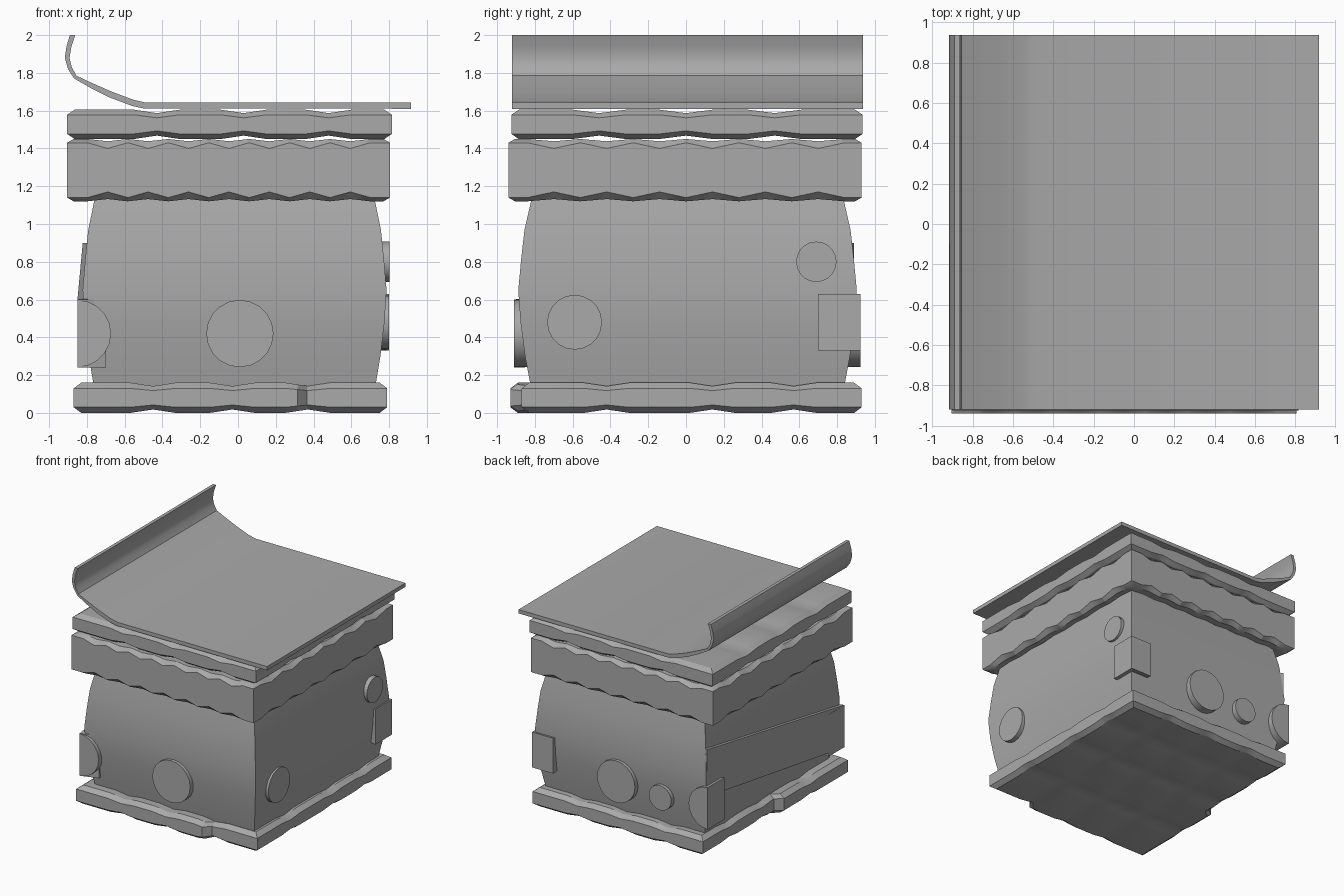
import bpy, bmesh, math
from mathutils import Vector

if "Cube" in bpy.data.objects:
    bpy.data.objects.remove(bpy.data.objects["Cube"], do_unlink=True)

grey = bpy.data.materials.new("plain_grey")
grey.use_nodes = True
grey.diffuse_color = (0.4, 0.4, 0.4, 1)
grey.node_tree.nodes["Principled BSDF"].inputs["Base Color"].default_value = (0.4, 0.4, 0.4, 1)


def finish(name, bm, angle=30):
    bmesh.ops.recalc_face_normals(bm, faces=bm.faces)
    mesh = bpy.data.meshes.new(name)
    bm.to_mesh(mesh)
    bm.free()
    mesh.materials.append(grey)
    obj = bpy.data.objects.new(name, mesh)
    bpy.context.collection.objects.link(obj)
    bpy.ops.object.select_all(action="DESELECT")
    obj.select_set(True)
    bpy.context.view_layer.objects.active = obj
    bpy.ops.object.shade_smooth_by_angle(angle=math.radians(angle))
    return obj


def prism(name, points, direction):
    """Extrude a closed outline along a direction."""
    bm = bmesh.new()
    face = bm.faces.new([bm.verts.new(p) for p in points])
    made = bmesh.ops.extrude_face_region(bm, geom=[face])["geom"]
    bmesh.ops.translate(bm, vec=direction, verts=[v for v in made if isinstance(v, bmesh.types.BMVert)])
    finish(name, bm)


def slab(name, low, high, inset, bevel, grooves, width, dip, edge_dip, step=None):
    """Bevelled slab with grooves running across it in both directions."""
    low, high = Vector(low), Vector(high)
    size, mid = high - low, (low + high) / 2
    bm = bmesh.new()
    bmesh.ops.create_cube(bm, size=1)
    for v in bm.verts:
        v.co = Vector(a * b for a, b in zip(v.co, size)) + mid

    def cut(axis, value):
        normal, point = Vector((0, 0, 0)), Vector((0, 0, 0))
        normal[axis], point[axis] = 1, value
        bmesh.ops.bisect_plane(bm, geom=bm.verts[:] + bm.edges[:] + bm.faces[:],
                               plane_co=point, plane_no=normal)

    for axis in (0, 1):
        for g in grooves[axis]:
            for offset in (-width[axis], -width[axis] / 2, 0, width[axis] / 2, width[axis]):
                if low[axis] + 2 * inset < g + offset < high[axis] - 2 * inset:
                    cut(axis, g + offset)
    cut(2, low.z + bevel)
    cut(2, high.z - bevel)
    if step:
        for axis in (0, 1):
            cut(axis, step[axis] - 0.025)
            cut(axis, step[axis] + 0.025)
    for v in bm.verts:
        old = v.co.copy()
        outer = abs(old.z - mid.z) > size.z / 2 - bevel / 2
        depth = 0
        for axis in (0, 1):
            near = min(abs(old[axis] - g) for g in grooves[axis])
            depth = max(depth, 1 - near / width[axis])
            if outer and abs(old[axis] - mid[axis]) > size[axis] / 2 - 1e-4:
                v.co[axis] -= math.copysign(inset, old[axis] - mid[axis])
        v.co.z -= math.copysign(depth * (dip if outer else edge_dip), old.z - mid.z)
        # Recessed stretches of the outline
        if step and old.y < low.y + 1e-4 and old.x > step[0]:
            v.co.y += 0.06
        if step and old.x < low.x + 1e-4 and old.y > step[1]:
            v.co.x += 0.06
    finish(name, bm)


# Quilted slabs and scalloped band
slab("base_slab", (-0.87, -0.93, 0), (0.79, 0.93, 0.16), 0.04, 0.03,
     ((-0.45, -0.03, 0.37), (-0.42, 0.14, 0.57)), (0.12, 0.12), 0.018, 0.012, (0.34, -0.05))
slab("top_slab", (-0.905, -0.925, 1.45), (0.815, 0.935, 1.605), 0.04, 0.027,
     ((-0.43, 0.03, 0.48), (-0.46, 0, 0.47)), (0.12, 0.14), 0.018, 0.016)
slab("scalloped_band", (-0.905, -0.94, 1.12), (0.805, 0.93, 1.45), 0.035, 0.02,
     ([-0.69 + 0.214 * i for i in range(7)], [-0.7 + 0.28 * i for i in range(6)]),
     (0.107, 0.14), 0.012, 0.03)

# Bulging body, lofted through square sections
bm = bmesh.new()
rings = []
for z, bulge in ((0.14, 0), (0.3, 0.03), (0.48, 0.054), (0.65, 0.066), (0.82, 0.05), (0.97, 0.033), (1.2, -0.02)):
    x, y = 0.745 + bulge * 0.9, 0.83 + bulge
    rings.append([bm.verts.new((sx * x - 0.018, sy * y + 0.008, z))
                  for sx, sy in ((-1, -1), (1, -1), (1, 1), (-1, 1))])
for a, b in zip(rings, rings[1:]):
    for i in range(4):
        j = (i + 1) % 4
        bm.faces.new((a[i], a[j], b[j], b[i]))
bm.faces.new(rings[0])
bm.faces.new(rings[-1])
finish("body", bm)


def disc(name, axis, across, z, radius, start, end, first=0, sweep=360):
    """Round plate facing along an axis; a half sweep gives a half disc."""
    count = 20 if sweep == 360 else 11
    points = []
    for i in range(count):
        t = math.radians(first + sweep * i / (20 if sweep == 360 else 10))
        u, w = across + radius * math.cos(t), z + radius * math.sin(t)
        points.append((u, start, w) if axis == "y" else (start, u, w))
    d = end - start
    prism(name, points, (0, d, 0) if axis == "y" else (d, 0, 0))


# Round plates on the sides
for side, start, end in (("front", -0.7, -0.91), ("back", 0.7, 0.925)):
    disc(side + "_disc", "y", 0.01, 0.42, 0.178, start, end)
    disc(side + "_corner_disc", "y", -0.85, 0.42, 0.178, start, end, -90, 180)
disc("back_small_disc", "y", -0.4, 0.39, 0.105, 0.7, 0.92)
disc("side_disc", "x", -0.59, 0.48, 0.145, 0.6, 0.8)
disc("side_small_disc", "x", 0.69, 0.8, 0.107, 0.6, 0.803)
disc("side_corner_disc", "x", 0.925, 0.48, 0.15, 0.6, 0.8, 90, 180)
disc("back_side_corner_disc", "y", 0.8, 0.48, 0.15, 0.7, 0.925, 90, 180)

# Slanted flat strip along one side
bm = bmesh.new()
for x, y, lo, hi in ((-0.85, -0.91, 0.24, 0.6), (-0.822, 0.89, 0.5, 0.9)):
    for z in (lo, hi):
        bm.verts.new((x, y, z))
        bm.verts.new((-0.7, y * 0.95, z))
bmesh.ops.convex_hull(bm, input=bm.verts)
finish("side_strip", bm)

# Thin sheet with one curled edge
under = [(0.917, 1.61), (-0.5, 1.612), (-0.56, 1.625), (-0.68, 1.67), (-0.78, 1.72), (-0.867, 1.77),
         (-0.9, 1.82), (-0.917, 1.88), (-0.908, 1.94), (-0.89, 2)]
upper = [(-0.862, 2), (-0.882, 1.94), (-0.892, 1.88), (-0.88, 1.83), (-0.855, 1.785), (-0.77, 1.745),
         (-0.667, 1.7), (-0.555, 1.658), (-0.49, 1.643), (0.917, 1.643)]
prism("curled_sheet", [(x, -0.92, z) for x, z in under + upper], (0, 1.857, 0))
